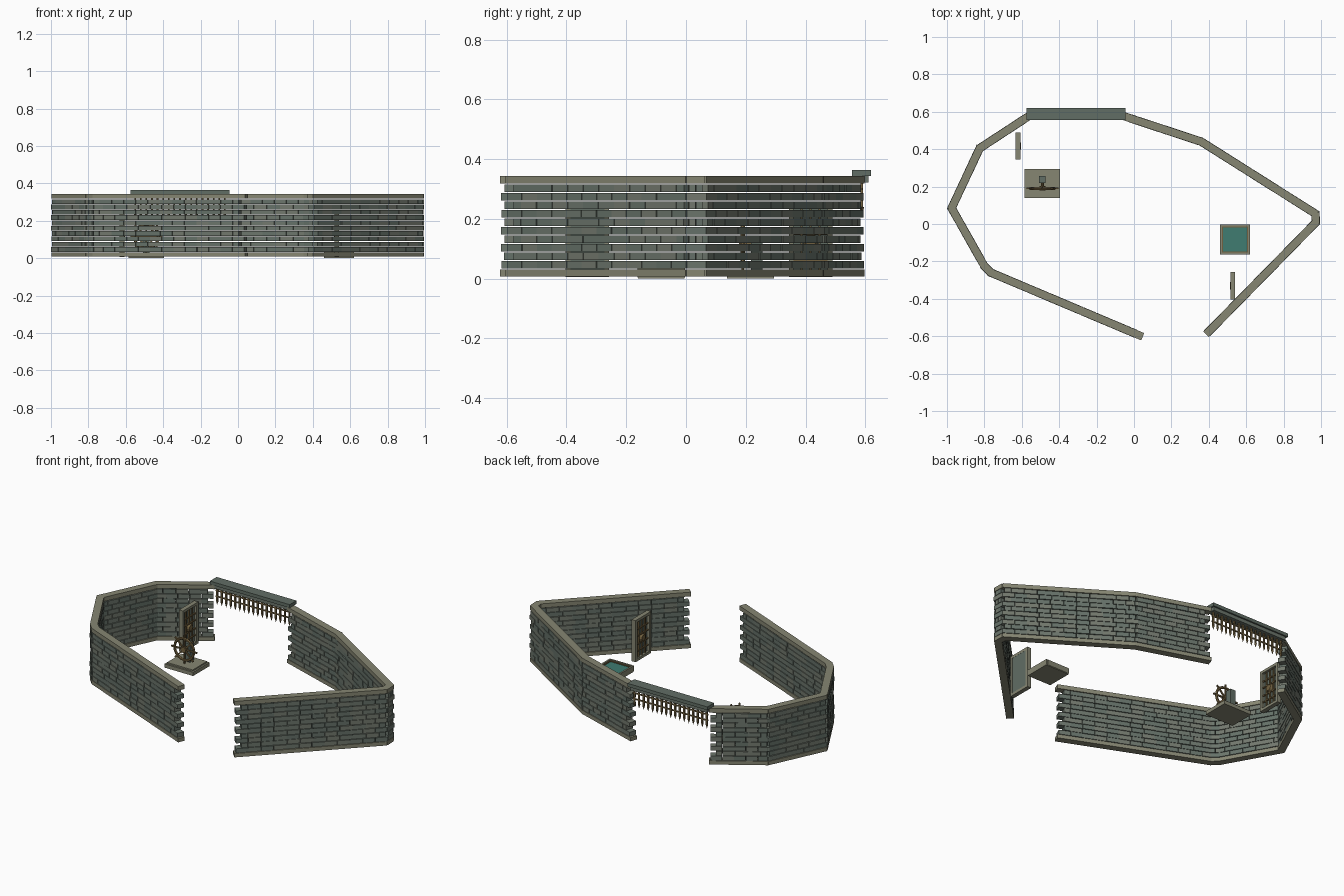
import bpy, bmesh, math, random
from mathutils import Matrix, Vector

if "Cube" in bpy.data.objects:
    bpy.data.objects.remove(bpy.data.objects["Cube"])

random.seed(4)


def material(name, rgb):
    m = bpy.data.materials.new(name)
    m.diffuse_color = (*rgb, 1)
    m.use_nodes = True
    m.node_tree.nodes["Principled BSDF"].inputs["Base Color"].default_value = m.diffuse_color
    return m


STONES = [material("stone_%d" % i, c) for i, c in enumerate(
    [(.15, .18, .15), (.13, .165, .14), (.17, .19, .155)])]
CAP = material("cap_stone", (.24, .24, .17))
SLATE = material("slate", (.12, .155, .13))
GOLD = material("old_gold", (.17, .12, .05))
WATER = material("water", (.05, .20, .165))


def box(bm, c, s, angle=0, mat=0):
    m = Matrix.Translation(c) @ Matrix.Rotation(angle, 4, 'Z') @ Matrix.Diagonal((*s, 1))
    r = bmesh.ops.create_cube(bm, size=1, matrix=m)
    for f in {f for v in r['verts'] for f in v.link_faces}:
        f.material_index = mat


def finish(name, bm, mats):
    me = bpy.data.meshes.new(name)
    bm.to_mesh(me)
    bm.free()
    for m in mats:
        me.materials.append(m)
    o = bpy.data.objects.new(name, me)
    bpy.context.collection.objects.link(o)
    return o


def make_box(name, x, y, z, mat):
    bm = bmesh.new()
    box(bm, ((x[0]+x[1])/2, (y[0]+y[1])/2, (z[0]+z[1])/2), (x[1]-x[0], y[1]-y[0], z[1]-z[0]))
    return finish(name, bm, [mat])


# Brick walls: a course stack along each run, toothed at the ends
THICK, BASE, TOP, COURSES = .042, .032, .316, 10


def brick_wall(name, pts):
    bricks, trim = bmesh.new(), bmesh.new()
    pitch = (TOP - BASE) / COURSES
    for i, (p, q) in enumerate(zip(pts, pts[1:])):
        p, q = Vector(p), Vector(q)
        d = (q - p).normalized()
        length, a = (q - p).length, math.atan2(d.y, d.x)
        for k in range(COURSES):
            z = BASE + pitch * (k + .5)
            odd = k % 2
            start = .03 * odd if i == 0 else -.012 * (1 - odd)
            end = length - (.03 * odd if i == len(pts) - 2 else -.012 * (1 - odd))
            n = max(1, round((end - start) / .07))
            step = (end - start) / n
            # half-brick offset on odd courses
            cuts = [start] + [start + step * (j + .5 * odd) for j in range(1 - odd, n)
                              if step * (j + .5 * odd) > .001] + [end]
            for s, e in zip(cuts, cuts[1:]):
                c = p + d * (s + e) / 2
                box(bricks, (c.x, c.y, z), (e - s - .002, THICK + random.uniform(-.003, .003), pitch - .003),
                    a, random.randrange(3))
        c = (p + q) / 2
        for z, h in ((.331, .025), (.019, .023)):
            box(trim, (c.x, c.y, z), (length + .014, THICK, h), a)
    finish(name + "_bricks", bricks, STONES)
    finish(name + "_cap_and_base", trim, [CAP])


brick_wall("left_wall", [(.04, -.60), (-.765, -.26), (-.80, -.225), (-.975, .085), (-.825, .405), (-.565, .575)])
brick_wall("right_wall", [(-.05, .575), (.36, .44), (.97, .055), (.972, .008), (.39, -.585)])

# Lintel over the rear gateway
make_box("lintel_beam", (-.565, -.055), (.562, .61), (.322, .345), STONES[0])
make_box("lintel_slab", (-.575, -.045), (.555, .619), (.343, .363), SLATE)

# Raised portcullis: spiked bars and cross bars
bm = bmesh.new()
for i in range(17):
    x = -.55 + i * .03
    box(bm, (x, .588, .283), (.009, .009, .09))
    bmesh.ops.create_cone(bm, cap_ends=True, segments=4, radius1=0, radius2=.009, depth=.026,
                          matrix=Matrix.Translation((x, .588, .227)))
for z in (.265, .30):
    box(bm, (-.31, .588, z), (.5, .006, .007))
finish("portcullis", bm, [GOLD])

# Winch: plinth, post, axle and spoked wheel
make_box("winch_plinth", (-.585, -.395), (.138, .295), (0, .022), CAP)
make_box("winch_plinth_step", (-.575, -.405), (.148, .285), (.022, .03), CAP)
make_box("winch_post", (-.508, -.472), (.218, .256), (.03, .14), SLATE)
C = Vector((-.49, .19, .115))
FACING = Matrix.Rotation(math.pi / 2, 4, 'X')
bm = bmesh.new()
bmesh.ops.create_cone(bm, cap_ends=True, segments=10, radius1=.017, radius2=.017, depth=.024,
                      matrix=Matrix.Translation(C) @ FACING)
bmesh.ops.create_cone(bm, cap_ends=True, segments=8, radius1=.008, radius2=.008, depth=.06,
                      matrix=Matrix.Translation(C + Vector((0, .025, 0))) @ FACING)
for i in range(8):
    m = Matrix.Translation(C) @ Matrix.Rotation(i * math.pi / 4, 4, 'Y')
    bmesh.ops.create_cube(bm, size=1, matrix=m @ Matrix.Translation((0, 0, .044))
                          @ Matrix.Diagonal((.008, .008, .082, 1)))
finish("winch_wheel", bm, [GOLD])
bpy.ops.mesh.primitive_torus_add(major_segments=20, minor_segments=6, major_radius=.064,
                                 minor_radius=.008, location=C, rotation=(math.pi / 2, 0, 0))
rim = bpy.context.object
rim.name = "winch_rim"
rim.data.materials.append(GOLD)


# Standing panels: framed slab with lattice on the face pointing inward
def panel(name, x, y, side):
    bm = bmesh.new()
    h, w = .25, .146
    box(bm, (x - side * .007, y, h / 2 + .005), (.01, w - .01, h - .01), 0, 1)
    for s in (-1, 1):
        box(bm, (x, y + s * (w / 2 - .008), h / 2 + .005), (.026, .016, h), 0, 0)
        box(bm, (x, y, h / 2 + .005 + s * (h / 2 - .008)), (.026, w, .016), 0, 0)
    for k in (-1, 0, 1):
        box(bm, (x + side * .003, y + k * .03, h / 2), (.008, .007, h - .03), 0, 2)
    for z in (.06, .1, .15, .19):
        box(bm, (x + side * .004, y, z), (.008, w - .03, .007), 0, 2)
    r = bmesh.ops.create_cone(bm, cap_ends=True, segments=10, radius1=.026, radius2=.018, depth=.016,
                              matrix=Matrix.Translation((x + side * .008, y, .125))
                              @ Matrix.Rotation(side * math.pi / 2, 4, 'Y'))
    for f in {f for v in r['verts'] for f in v.link_faces}:
        f.material_index = 2
    finish(name, bm, [CAP, SLATE, GOLD])


panel("rear_left_panel", -.62, .417, 1)
panel("front_right_panel", .528, -.33, -1)

# Pool with stone rim and metal lip
X, Y = .54, -.083
make_box("pool_floor", (X - .08, X + .08), (Y - .078, Y + .078), (0, .008), CAP)
for nm, r, w, z, mat in (("pool_rim", .080, .010, .036, CAP), ("pool_lip", .070, .005, .032, GOLD)):
    bm = bmesh.new()
    for s in (-1, 1):
        box(bm, (X + s * (r - w / 2), Y, z / 2 + .002), (w, 2 * r - .002, z - .004))
        box(bm, (X, Y + s * (r - w / 2), z / 2 + .002), (2 * r - 2 * w, w, z - .004))
    finish(nm, bm, [mat])
make_box("pool_water", (X - .066, X + .066), (Y - .066, Y + .066), (.008, .026), WATER)
